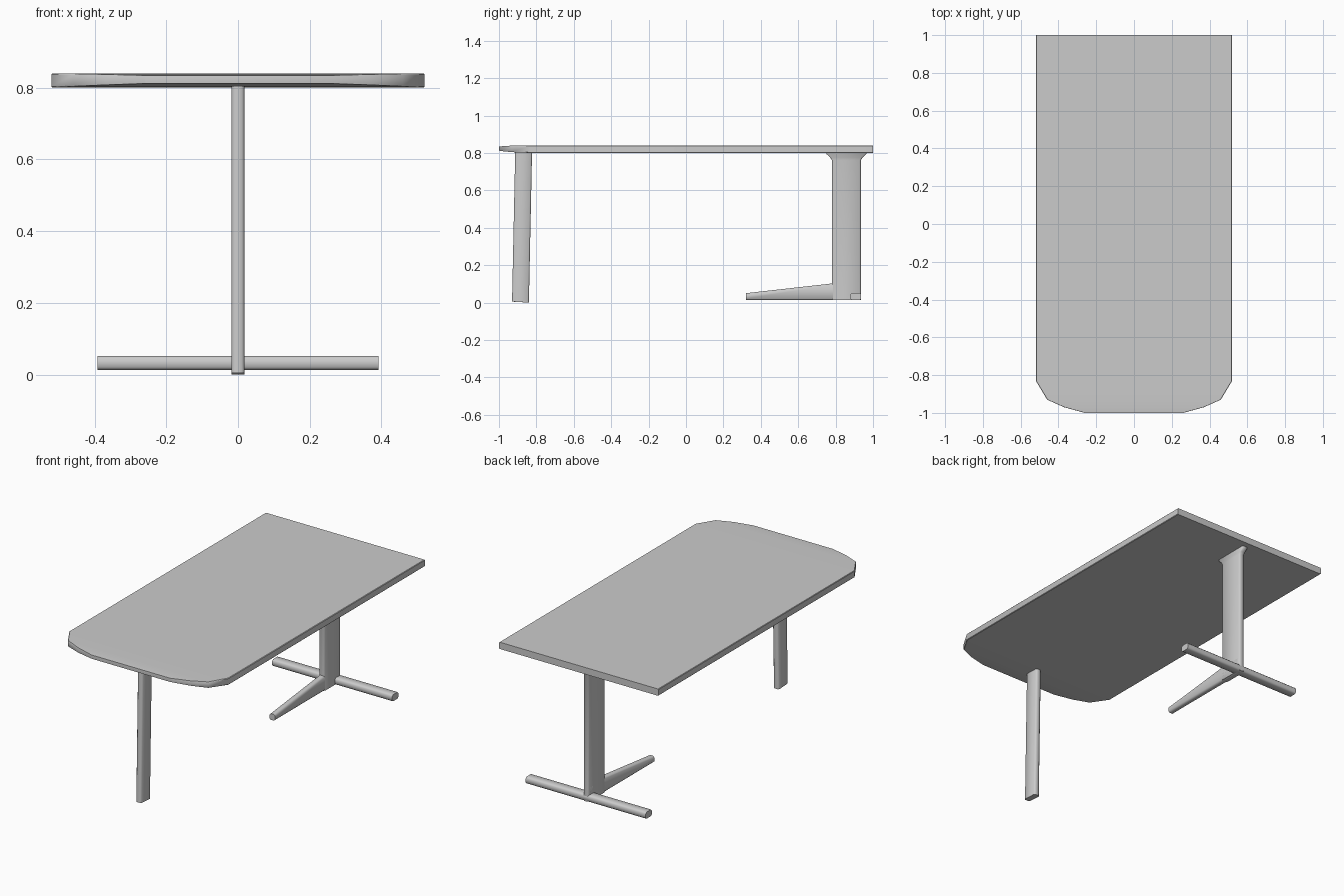
import bpy, bmesh, math
from mathutils import Vector

if "Cube" in bpy.data.objects:
    bpy.data.objects.remove(bpy.data.objects["Cube"])


def ring(a0, a1, b0, b1, c):
    """Rectangle with chamfered corners as 2D points."""
    return [(a0 + c, b0), (a1 - c, b0), (a1, b0 + c), (a1, b1 - c),
            (a1 - c, b1), (a0 + c, b1), (a0, b1 - c), (a0, b0 + c)]


def loft(name, rings, angle=50):
    """Skin a list of equal-length 3D rings and cap both ends."""
    bm = bmesh.new()
    rows = [[bm.verts.new(p) for p in r] for r in rings]
    n = len(rows[0])
    for a, b in zip(rows, rows[1:]):
        for i in range(n):
            j = (i + 1) % n
            bm.faces.new((a[i], a[j], b[j], b[i]))
    bm.faces.new(rows[0][::-1])
    bm.faces.new(rows[-1])
    bmesh.ops.recalc_face_normals(bm, faces=bm.faces)
    mesh = bpy.data.meshes.new(name)
    bm.to_mesh(mesh)
    bm.free()
    ob = bpy.data.objects.new(name, mesh)
    bpy.context.collection.objects.link(ob)
    bpy.ops.object.select_all(action='DESELECT')
    ob.select_set(True)
    bpy.context.view_layer.objects.active = ob
    bpy.ops.object.shade_smooth_by_angle(angle=math.radians(angle))
    return ob


# Tabletop: cross-sections along y (y, half width, underside, top)
top = [(-1.0, 0.26, 0.812, 0.834), (-0.97, 0.37, 0.808, 0.837),
       (-0.93, 0.46, 0.804, 0.839), (-0.83, 0.52, 0.80, 0.84),
       (1.0, 0.52, 0.80, 0.84)]
loft("tabletop", [[(x, y, z) for x, z in ring(-w, w, b, t, 0.003)]
                  for y, w, b, t in top], 40)

# Single front leg, leaning slightly backwards
loft("front_leg", [
    [(x, y, z + (0.005 if z == 0 and y < -0.89 else 0)) for x, y in ring(-0.018, 0.018, y0, y1, 0.007)]
    for z, y0, y1 in ((0.0, -0.93, -0.84), (0.81, -0.913, -0.823))])

# Rear column with flared head
column = [(0.014, 0.78, 0.935), (0.76, 0.78, 0.935), (0.775, 0.772, 0.943),
          (0.795, 0.75, 0.965), (0.805, 0.75, 0.965)]
loft("rear_column", [[(x, y, z) for x, y in ring(-0.018, 0.018, y0, y1, 0.007)]
                     for z, y0, y1 in column])

# Forward foot, rising towards the column
loft("forward_foot", [[(x, y, z) for x, z in ring(-0.018, 0.018, 0.013, t, 0.008)]
                      for y, t in ((0.32, 0.05), (0.79, 0.103), (0.92, 0.103))])

# Rear crossbar
loft("rear_crossbar", [[(x, y, z) for y, z in ring(0.879, 0.936, 0.013, 0.052, 0.008)]
                       for x in (-0.392, 0.392)])
